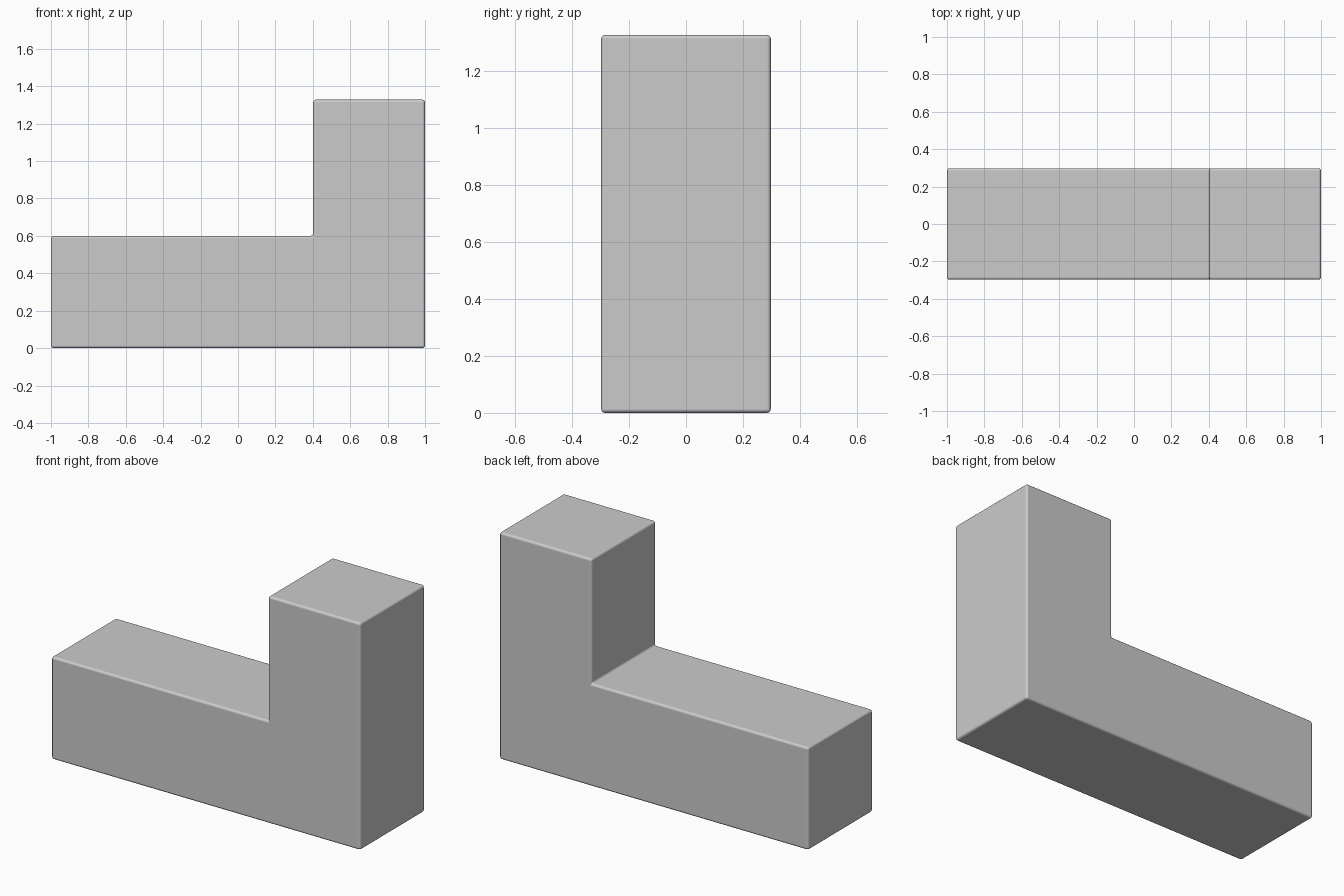
import bpy, bmesh

if "Cube" in bpy.data.objects:
    bpy.data.objects.remove(bpy.data.objects["Cube"])

# L-shaped side profile (x, z), extruded along y
D = 0.298
profile = [(-1, 0), (1, 0), (1, 1.328), (0.402, 1.328), (0.402, 0.6), (-1, 0.6)]

bm = bmesh.new()
face = bm.faces.new([bm.verts.new((x, -D, z)) for x, z in profile])
ext = bmesh.ops.extrude_face_region(bm, geom=[face])
bmesh.ops.translate(bm, vec=(0, 2 * D, 0),
                    verts=[v for v in ext["geom"] if isinstance(v, bmesh.types.BMVert)])
bmesh.ops.recalc_face_normals(bm, faces=bm.faces)

mesh = bpy.data.meshes.new("l_block")
bm.to_mesh(mesh)
bm.free()
block = bpy.data.objects.new("l_block", mesh)
bpy.context.collection.objects.link(block)

# Slightly rounded edges, including the inner corner
bevel = block.modifiers.new("rounded_edges", "BEVEL")
bevel.width = 0.014
bevel.segments = 3
bevel.limit_method = "ANGLE"
bevel.harden_normals = True

bpy.context.view_layer.objects.active = block
block.select_set(True)
bpy.ops.object.shade_smooth()
